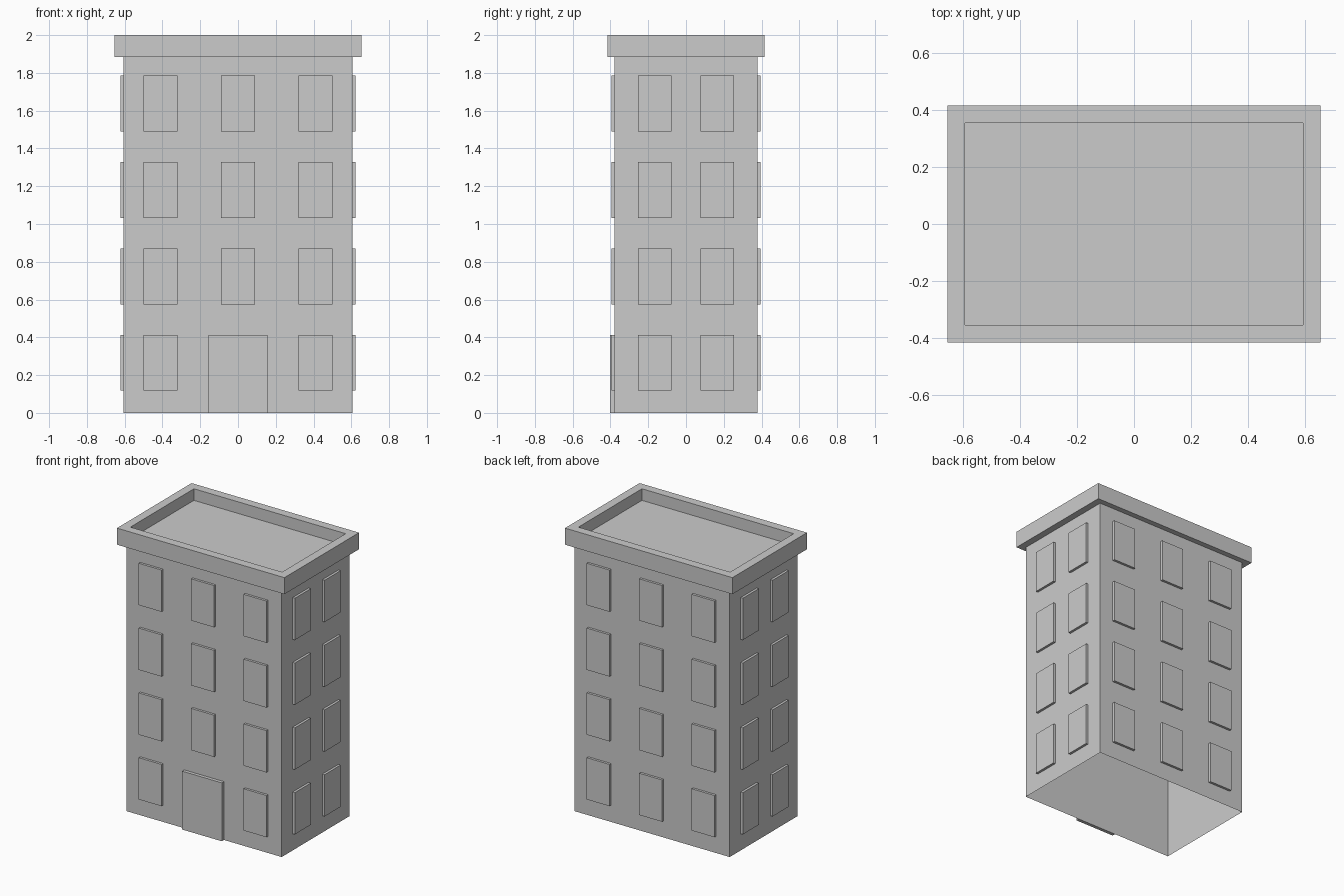
import bpy
import bmesh
from math import pi
from mathutils import Matrix, Vector

cube = bpy.data.objects.get("Cube")
if cube:
    bpy.data.objects.remove(cube, do_unlink=True)

GREY = (0.6, 0.6, 0.6, 1.0)
grey = bpy.data.materials.new("plain grey")
grey.use_nodes = True
grey.diffuse_color = GREY
grey.node_tree.nodes["Principled BSDF"].inputs["Base Color"].default_value = GREY

HALF_X, HALF_Y = 0.606, 0.378
WALL_TOP, TOP = 1.883, 2.0


def finish(name, bm):
    mesh = bpy.data.meshes.new(name)
    bm.to_mesh(mesh)
    bm.free()
    mesh.materials.append(grey)
    obj = bpy.data.objects.new(name, mesh)
    bpy.context.collection.objects.link(obj)
    return obj


def box(size, centre):
    bm = bmesh.new()
    bmesh.ops.create_cube(bm, size=1, matrix=Matrix.Translation(centre) @ Matrix.Diagonal((*size, 1)))
    return bm


def drop_faces(bm, direction):
    """Remove the faces pointing along a direction."""
    bm.normal_update()
    faces = [f for f in bm.faces if f.normal.dot(Vector(direction)) > 0.9]
    bmesh.ops.delete(bm, geom=faces, context='FACES_ONLY')


def panel(name, width, height, depth, along, z, wall, angle):
    """Raised plate on a wall; angle turns it from the front wall."""
    bm = box((width, depth, height), (along, -wall - depth / 2, z))
    drop_faces(bm, (0, 1, 0))
    bm.transform(Matrix.Rotation(angle, 4, 'Z'))
    return finish(name, bm)


# Hollow walls, open underneath
bm = box((2 * HALF_X, 2 * HALF_Y, WALL_TOP), (0, 0, WALL_TOP / 2))
drop_faces(bm, (0, 0, -1))
drop_faces(bm, (0, 0, 1))
finish("walls", bm)

# Overhanging roof slab with a sunken terrace
bm = box((1.308, 0.832, TOP - WALL_TOP), (0, 0, (TOP + WALL_TOP) / 2))
bm.normal_update()
lid = [f for f in bm.faces if f.normal.z > 0.9]
bmesh.ops.inset_region(bm, faces=lid, thickness=0.087)
pit = bmesh.ops.extrude_face_region(bm, geom=lid)
bmesh.ops.delete(bm, geom=lid, context='FACES_ONLY')
pit_verts = [v for v in pit["geom"] if isinstance(v, bmesh.types.BMVert)]
bmesh.ops.translate(bm, verts=pit_verts, vec=(0, 0, -0.082))
bmesh.ops.recalc_face_normals(bm, faces=bm.faces)
finish("roof_parapet", bm)

# Windows on every wall; the door replaces the middle one at ground level
SIDES = {
    "front": (0, HALF_Y, (-0.41, 0, 0.41)),
    "left": (pi / 2, HALF_X, (-0.166, 0.166)),
    "back": (pi, HALF_Y, (-0.41, 0, 0.41)),
    "right": (-pi / 2, HALF_X, (-0.166, 0.166)),
}
for side, (angle, wall, columns) in SIDES.items():
    for floor in range(4):
        for column, along in enumerate(columns):
            if side == "front" and floor == 0 and along == 0:
                continue
            panel(f"{side}_window_{floor + 1}_{column + 1}", 0.178, 0.295, 0.017,
                  along, 0.265 + 0.4575 * floor, wall, angle)

panel("front_door", 0.31, 0.412, 0.024, 0, 0.206, HALF_Y, 0)
